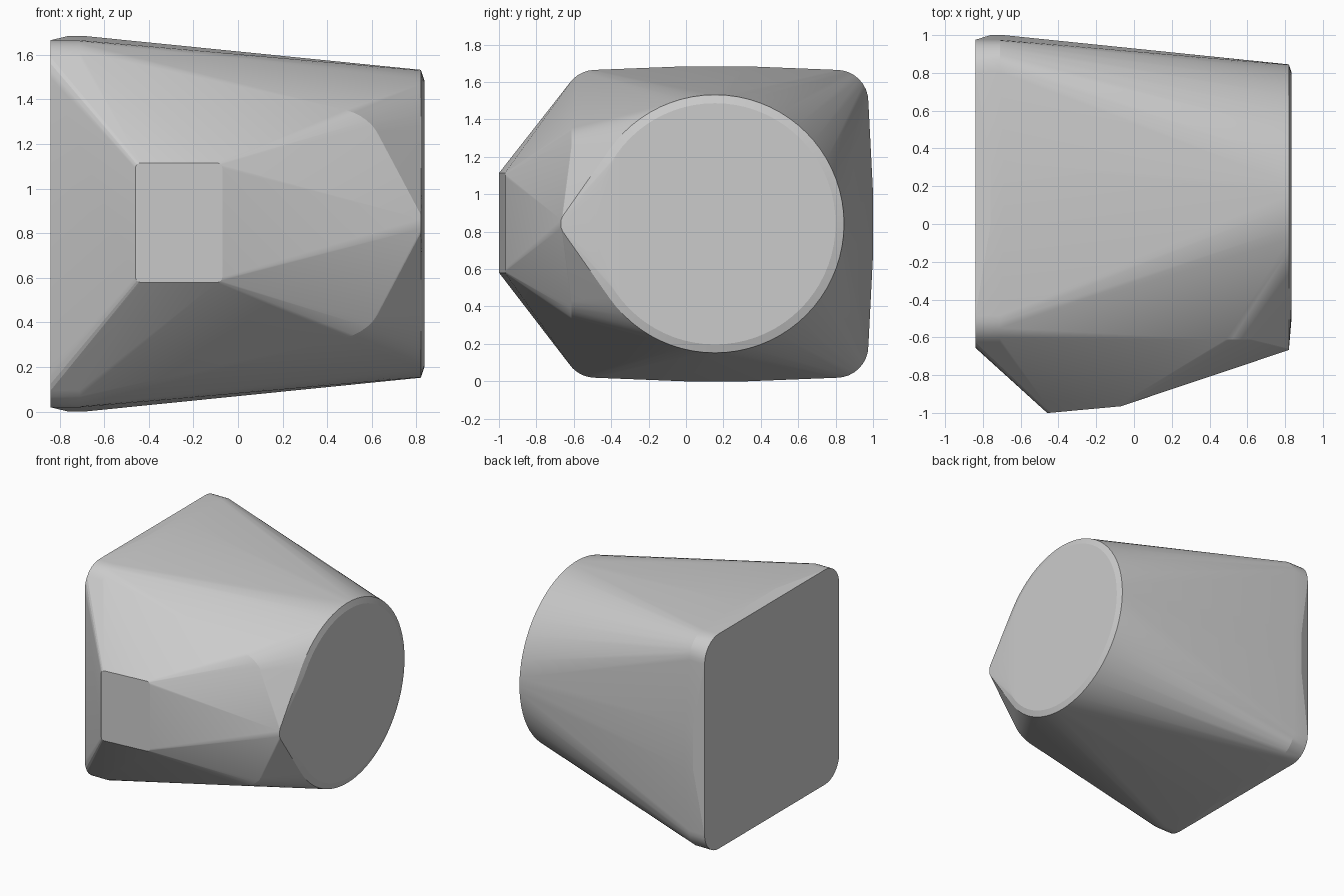
import bpy, bmesh, math

if "Cube" in bpy.data.objects:
    bpy.data.objects.remove(bpy.data.objects["Cube"])

CY, CZ = 0.16, 0.842   # axis of the body


def rounded_rect(ca, cb, ha, hb, r, n=8):
    """2D outline of a rounded rectangle."""
    pts = []
    for k, (sa, sb) in enumerate([(1, 1), (-1, 1), (-1, -1), (1, -1)]):
        for i in range(n + 1):
            t = math.pi / 2 * (k + i / n)
            pts.append((ca + sa * (ha - r) + r * math.cos(t),
                        cb + sb * (hb - r) + r * math.sin(t)))
    return pts


def circle(r, n=72):
    return [(CY - 0.005 + r * math.cos(2 * math.pi * i / n),
             CZ + r * math.sin(2 * math.pi * i / n)) for i in range(n)]


pts = []

# square back plate with rounded corners
for x in (-0.84, -0.71):
    pts += [(x, y, z) for y, z in rounded_rect(CY, CZ, 0.815, 0.823, 0.17)]

# slight bulge in the middle of the plate's sides
for x in (-0.76, -0.69):
    for s in (-0.165, 0.165):
        pts.append((x, 1.0, CZ + s))
        pts += [(x, CY + s, 0.0), (x, CY + s, 1.684)]

# round end with a narrow bevel
pts += [(0.82, y, z) for y, z in circle(0.69)]
pts += [(0.835, y, z) for y, z in circle(0.645)]

# small tilted pad on the front
for x, z in rounded_rect(-0.265, 0.847, 0.195, 0.268, 0.025, 4):
    y = -1.0 + max(0, x + 0.45) * 0.092
    pts.append((x, y, z))

# rounded shoulder behind the pad
for i in range(11):
    t = math.pi / 2 * i / 10
    x, h = 0.41 + 0.24 * math.cos(t), 0.32 + 0.2 * math.sin(t)
    pts += [(x, -0.612, CZ + h), (x, -0.612, CZ - h)]

# narrow nose under the round end
pts += [(0.82, -0.667, CZ + s) for s in (-0.022, 0.022)]
pts += [(0.82, -0.66, CZ + s) for s in (-0.04, 0.04)]

# wrap everything in one convex skin
bm = bmesh.new()
for p in pts:
    bm.verts.new(p)
bmesh.ops.remove_doubles(bm, verts=bm.verts[:], dist=0.0005)
res = bmesh.ops.convex_hull(bm, input=bm.verts[:])
loose = [v for v in bm.verts if not v.link_faces]
bmesh.ops.delete(bm, geom=loose, context='VERTS')
bmesh.ops.dissolve_limit(bm, angle_limit=math.radians(0.3),
                         verts=bm.verts[:], edges=bm.edges[:])
bmesh.ops.recalc_face_normals(bm, faces=bm.faces[:])
mesh = bpy.data.meshes.new("tapered_body")
bm.to_mesh(mesh)
bm.free()
body = bpy.data.objects.new("tapered_body", mesh)
bpy.context.collection.objects.link(body)

bpy.context.view_layer.objects.active = body
body.select_set(True)
bpy.ops.object.shade_smooth_by_angle(angle=math.radians(12))
